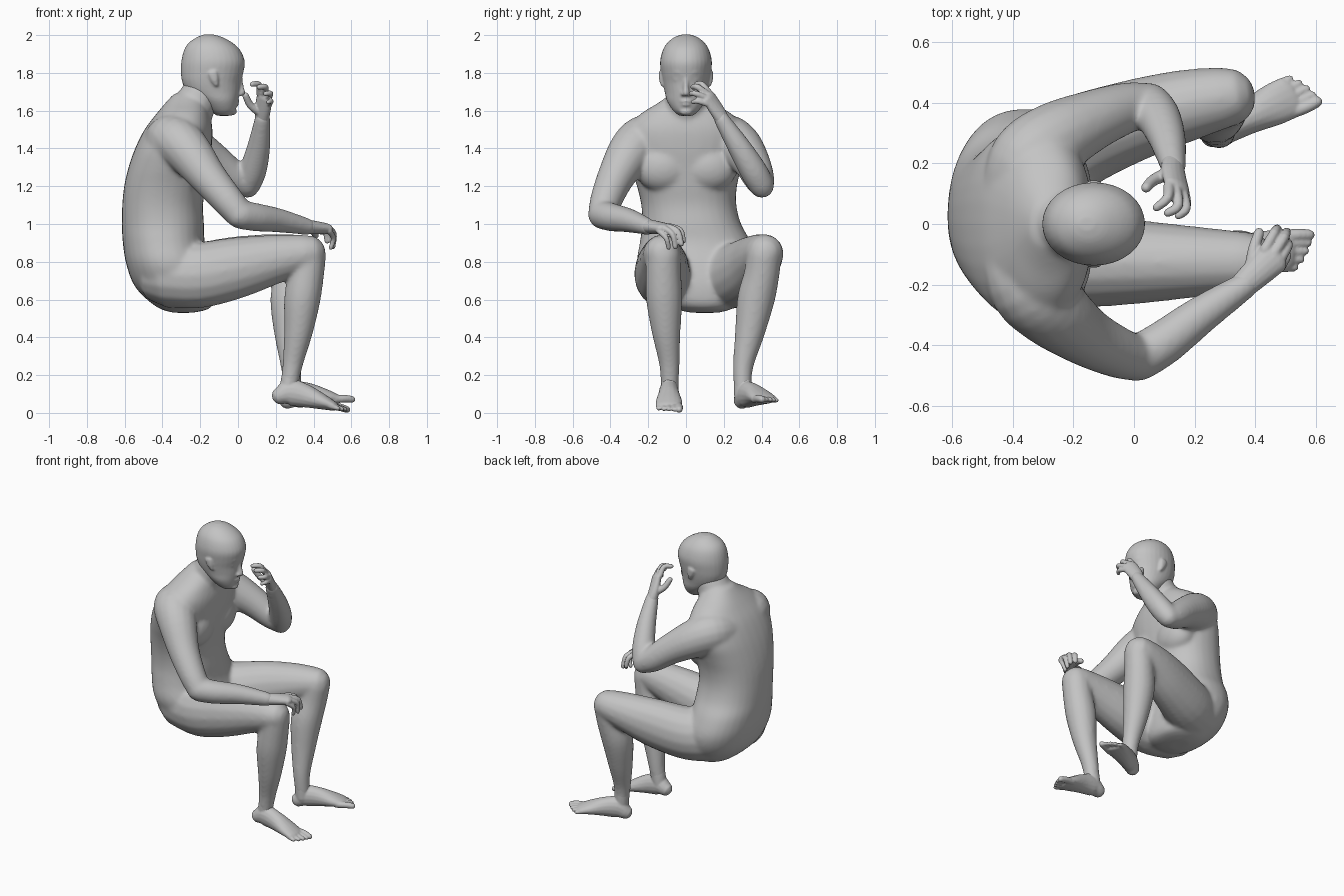
import bpy, bmesh, math
from mathutils import Vector, Matrix

cube = bpy.data.objects.get("Cube")
if cube:
    bpy.data.objects.remove(cube, do_unlink=True)

# Single plain colour
skin = bpy.data.materials.new("plain_grey")
skin.use_nodes = True
GREY = (.55, .55, .55, 1)
skin.diffuse_color = GREY
skin.node_tree.nodes["Principled BSDF"].inputs["Base Color"].default_value = GREY

ACROSS, AHEAD, UP = Vector((0, 1, 0)), Vector((1, 0, 0)), Vector((0, 0, 1))


def spline(rows, steps=4):
    """Catmull-Rom interpolation of equal length rows of numbers."""
    out = []
    for i in range(len(rows) - 1):
        a, b = rows[max(i - 1, 0)], rows[i]
        c, d = rows[i + 1], rows[min(i + 2, len(rows) - 1)]
        for s in range(steps):
            t = s / steps
            out.append([q + t / 2 * (r - p + t * (2 * p - 5 * q + 4 * r - e + t * (3 * (q - r) + e - p)))
                        for p, q, r, e in zip(a, b, c, d)])
    out.append(list(rows[-1]))
    return out


def skin_rings(bm, rings, start, end, sides=20, power=1.0):
    """Bridge elliptical rings (centre, u axis, v axis) and close both ends on a pole."""
    def bend(k):
        return math.copysign(abs(k) ** power, k)
    loops = []
    for centre, u, v in rings:
        angles = [math.tau * k / sides for k in range(sides)]
        loops.append([bm.verts.new(centre + u * bend(math.cos(a)) + v * bend(math.sin(a))) for a in angles])
    for low, high in zip(loops, loops[1:]):
        for k in range(sides):
            n = (k + 1) % sides
            bm.faces.new((low[k], low[n], high[n], high[k]))
    for loop, pole in ((loops[0], start), (loops[-1], end)):
        tip = bm.verts.new(pole)
        for k in range(sides):
            bm.faces.new((loop[k], loop[(k + 1) % sides], tip))


def tube(bm, rows, side=ACROSS, sides=16):
    """Round-ended limb through rows of x, y, z, radius along side, optional other radius."""
    rows = spline([tuple(r) if len(r) == 5 else (*r, r[3]) for r in rows])
    points = [Vector(r[:3]) for r in rows]
    rings = []
    last = len(rows) - 1
    for i, row in enumerate(rows):
        t = (points[min(i + 1, last)] - points[max(i - 1, 0)]).normalized()
        u = (side - t * side.dot(t)).normalized()
        v = t.cross(u)
        ring = (points[i], u * row[3], v * row[4])
        depth = min(row[3], row[4])
        dome = [(points[i] + t * depth * math.sin(a) * (1 if i else -1),
                 ring[1] * math.cos(a), ring[2] * math.cos(a))
                for a in (math.radians(35), math.radians(65))]
        if i == 0:
            start = points[i] - t * depth
            rings += dome[::-1] + [ring]
        elif i == last:
            end = points[i] + t * depth
            rings += [ring] + dome
        else:
            rings.append(ring)
    skin_rings(bm, rings, start, end, sides)


def stack(bm, rows, power):
    """Level sections from rows of z, back x, front x, middle y, half width."""
    rings = [(Vector(((b + f) / 2, y, z)), ACROSS * w, AHEAD * (f - b) / 2)
             for z, b, f, y, w in spline(rows)]
    skin_rings(bm, rings, rings[0][0], rings[-1][0], 32, power)


def ball(bm, centre, size):
    place = Matrix.Translation(centre) @ Matrix.Diagonal((*size, 1))
    bmesh.ops.create_icosphere(bm, subdivisions=3, radius=1, matrix=place)


def finish(name, bm, voxel, rounds):
    """Fuse the overlapping parts into one smooth surface."""
    bmesh.ops.recalc_face_normals(bm, faces=bm.faces)
    mesh = bpy.data.meshes.new(name)
    bm.to_mesh(mesh)
    bm.free()
    mesh.materials.append(skin)
    obj = bpy.data.objects.new(name, mesh)
    bpy.context.collection.objects.link(obj)
    fuse = obj.modifiers.new("fuse", 'REMESH')
    fuse.mode = 'VOXEL'
    fuse.voxel_size = voxel
    fuse.use_smooth_shade = True
    soften = obj.modifiers.new("soften", 'SMOOTH')
    soften.factor = .5
    soften.iterations = rounds


def foot(name, heel, turn, heel_z, toe_z, medial, ankle):
    """Foot with five toes and an ankle; medial is the side of the big toe."""
    bm = bmesh.new()
    along = Vector((math.cos(turn), math.sin(turn), 0))
    across = Vector((-along.y, along.x, 0))

    def spot(s, w, h):
        sole = heel_z + (toe_z - heel_z) * s / .4
        return Vector(heel) + along * s + across * w * medial + UP * (sole + h)
    sole = [(.05, .046, .048), (.1, .052, .07), (.18, .057, .062), (.27, .07, .042), (.33, .07, .026)]
    tube(bm, [(*spot(s, 0, h), w, h) for s, w, h in sole], across)
    tube(bm, ankle, across)
    for k in range(5):
        w, r = .054 - .027 * k, .021 if k == 0 else .0145
        reach = .402 - .003 * k * k
        tube(bm, [(*spot(.3, w * .9, .026), r), (*spot(reach - .04, w, .024), r),
                  (*spot(reach, w, .016), r * .9)], across, 10)
    finish(name, bm, .006, 4)


body = bmesh.new()

# Torso, from seat to base of neck
stack(body, [
    (.53, -.34, -.24, .1, .07), (.56, -.43, -.14, .09, .17), (.66, -.54, -.12, .07, .28),
    (.78, -.59, -.14, .06, .32), (.9, -.61, -.175, .05, .295), (1, -.615, -.18, .03, .262),
    (1.1, -.613, -.185, .015, .252), (1.2, -.603, -.17, .005, .265), (1.3, -.58, -.155, 0, .295),
    (1.4, -.545, -.14, 0, .325), (1.5, -.495, -.135, 0, .315), (1.58, -.435, -.15, 0, .245),
    (1.64, -.385, -.17, 0, .15), (1.69, -.34, -.19, 0, .08)], .9)

# Broad chest
for s in (-1, 1):
    ball(body, (-.245, s * .118, 1.3), (.105, .155, .135))

# Neck
tube(body, [(-.3, 0, 1.52, .14), (-.245, 0, 1.6, .117), (-.19, 0, 1.7, .104)])

# Right arm, resting on the knee
tube(body, [(-.41, -.1, 1.44, .1), (-.35, -.205, 1.45, .132), (-.27, -.285, 1.39, .125),
            (-.16, -.37, 1.25, .1), (-.05, -.425, 1.12, .085), (.01, -.44, 1.05, .077)], AHEAD)
tube(body, [(.01, -.445, 1.05, .077), (.1, -.39, 1.035, .075), (.22, -.3, 1.018, .064),
            (.37, -.2, .985, .045)], UP)

# Left arm, raised towards the face
tube(body, [(-.41, .1, 1.44, .1), (-.35, .205, 1.45, .132), (-.26, .28, 1.41, .124),
            (-.13, .345, 1.33, .1), (-.02, .385, 1.245, .084), (.045, .4, 1.205, .068)], UP)
tube(body, [(.05, .4, 1.205, .069), (.08, .355, 1.285, .073), (.11, .28, 1.41, .062),
            (.13, .185, 1.56, .042)], AHEAD)

# Right leg
tube(body, [(-.36, -.07, .735, .18), (-.2, -.12, .73, .155, .175), (0, -.125, .77, .14, .162),
            (.2, -.125, .815, .118, .13), (.365, -.125, .845, .1)])
tube(body, [(.375, -.12, .845, .093), (.362, -.12, .74, .095), (.34, -.115, .6, .097),
            (.32, -.105, .43, .077), (.29, -.088, .26, .055), (.268, -.086, .12, .046)])

# Left leg
tube(body, [(-.34, .18, .735, .18), (-.2, .265, .73, .157, .175), (0, .342, .775, .135, .162),
            (.17, .39, .82, .12, .13), (.3, .418, .848, .101)])
tube(body, [(.31, .415, .845, .093), (.292, .4, .73, .095), (.27, .37, .6, .1),
            (.27, .337, .42, .079), (.28, .303, .25, .055), (.29, .3, .12, .046)])

finish("body", body, .009, 24)

# Feet
foot("right_foot", (.175, -.09, 0), 0, .05, .002, 1,
     [(.29, -.088, .26, .046), (.275, -.086, .18, .047), (.262, -.086, .1, .046)])
foot("left_foot", (.218, .275, 0), math.radians(26), .015, .055, -1,
     [(.28, .303, .24, .046), (.285, .3, .16, .047), (.29, .3, .09, .046)])

# Head
head = bmesh.new()
stack(head, [
    (1.573, -.11, -.04, 0, .035), (1.6, -.15, -.015, 0, .068), (1.65, -.205, -.002, 0, .1),
    (1.7, -.27, .008, 0, .113), (1.75, -.295, .014, 0, .124), (1.8, -.302, .028, 0, .132),
    (1.86, -.3, .036, 0, .137), (1.92, -.286, .012, 0, .123), (1.96, -.26, -.03, 0, .098),
    (1.99, -.215, -.085, 0, .06), (2.003, -.18, -.13, 0, .02)], .98)

# Face and ears
tube(head, [(.012, 0, 1.775, .012), (.016, 0, 1.73, .014), (.022, 0, 1.695, .018)], sides=10)
ball(head, (-.008, 0, 1.65), (.016, .032, .009))
ball(head, (-.012, 0, 1.632), (.016, .028, .01))
ball(head, (-.03, 0, 1.595), (.024, .035, .02))
for s in (-1, 1):
    ball(head, (.01, s * .016, 1.688), (.014, .013, .011))
    ball(head, (-.009, s * .046, 1.765), (.017, .02, .011))
    tube(head, [(.017, s * .02, 1.8, .01), (.008, s * .05, 1.805, .011), (-.022, s * .08, 1.798, .01)],
         UP, 10)
    tube(head, [(-.135, s * .133, 1.8, .026, .012), (-.125, s * .13, 1.765, .022, .013),
                (-.115, s * .125, 1.738, .012, .01)], AHEAD, 10)
finish("head", head, .007, 5)


def hand(name, palm, side, fingers):
    """Flat palm with jointed fingers, the thumb first."""
    bm = bmesh.new()
    tube(bm, palm, Vector(side))
    for k, joints in enumerate(fingers):
        r = (.023, .019, .019, .018, .016)[k]
        tube(bm, [(*p, r * (1 - .12 * i)) for i, p in enumerate(joints)], Vector(side), 10)
    finish(name, bm, .005, 2)


# Right hand, draped over the knee
hand("right_hand",
     [(.345, -.217, .988, .042, .038), (.4, -.165, .982, .05, .036), (.46, -.11, .975, .056, .03)],
     (1, -1, 0),
     [[(.385, -.155, .975), (.395, -.085, .965), (.412, -.03, .94)],
      [(.432, -.085, .985), (.462, -.03, .965), (.472, -.015, .91)],
      [(.46, -.1, .985), (.495, -.045, .96), (.503, -.025, .895)],
      [(.48, -.12, .98), (.508, -.072, .945), (.502, -.057, .88)],
      [(.482, -.145, .965), (.505, -.105, .925), (.492, -.092, .875)]])

# Left hand, half closed beside the face
hand("left_hand",
     [(.127, .2, 1.54, .038, .036), (.13, .165, 1.6, .047, .032), (.142, .12, 1.67, .05, .026)],
     (.6, -.2, -.7),
     [[(.11, .165, 1.595), (.065, .145, 1.63), (.04, .12, 1.68)],
      [(.115, .125, 1.69), (.11, .085, 1.738), (.075, .055, 1.74)],
      [(.137, .115, 1.685), (.145, .06, 1.725), (.112, .037, 1.725)],
      [(.158, .11, 1.665), (.172, .052, 1.69), (.147, .028, 1.69)],
      [(.165, .115, 1.635), (.175, .062, 1.65), (.16, .037, 1.645)]])
